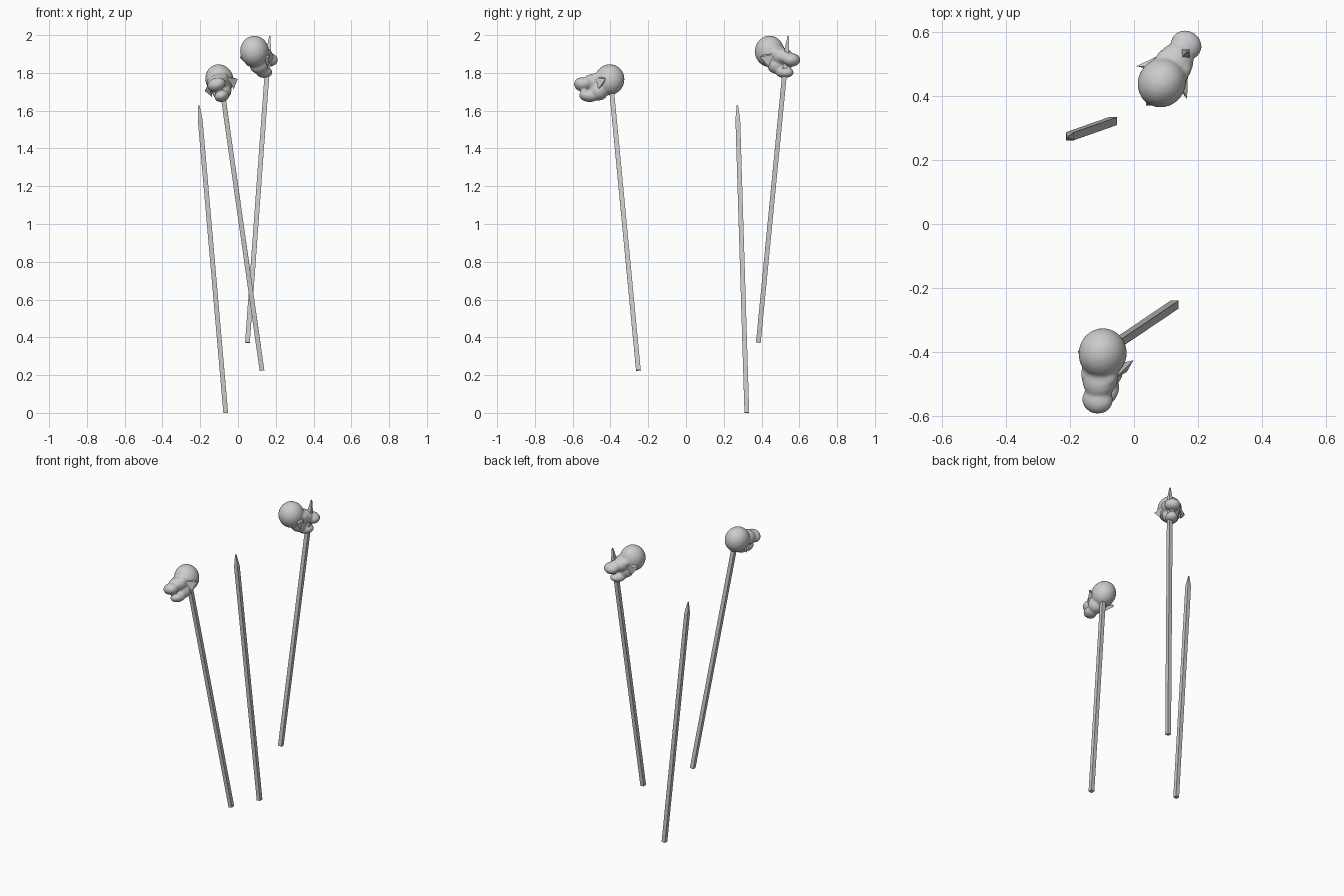
import bpy, bmesh
from math import radians
from mathutils import Vector, Matrix, Euler

if "Cube" in bpy.data.objects:
    bpy.data.objects.remove(bpy.data.objects["Cube"])


def make_object(name, bm):
    mesh = bpy.data.meshes.new(name)
    bmesh.ops.recalc_face_normals(bm, faces=bm.faces)
    bm.to_mesh(mesh)
    bm.free()
    obj = bpy.data.objects.new(name, mesh)
    bpy.context.collection.objects.link(obj)
    return obj


def stake(name, foot, tip, half=0.0125, taper=0.075):
    """Square wooden pole with a sharpened end."""
    foot, tip = Vector(foot), Vector(tip)
    axis = tip - foot
    length = axis.length
    bm = bmesh.new()
    rings = []
    for z, s in ((0, half), (length - taper, half), (length, 0.003)):
        rings.append([bm.verts.new((x * s, y * s, z))
                      for x, y in ((-1, -1), (1, -1), (1, 1), (-1, 1))])
    for a, b in zip(rings, rings[1:]):
        for i in range(4):
            j = (i + 1) % 4
            bm.faces.new((a[i], a[j], b[j], b[i]))
    bm.faces.new(rings[0][::-1])
    bm.faces.new(rings[-1])
    rot = Vector((0, 0, 1)).rotation_difference(axis.normalized()).to_matrix().to_4x4()
    bm.transform(Matrix.Translation(foot) @ rot)
    return make_object(name, bm)


def head(name, centre, rotation, jaw_drop):
    """Severed beast head: local +Y is forward, origin at the cranium."""
    place = Matrix.Translation(centre) @ Euler([radians(a) for a in rotation]).to_matrix().to_4x4()
    # centre and radii of the soft masses
    masses = [
        ((0, 0, 0), (0.075, 0.080, 0.083)),                         # cranium
        ((0, 0.070, -0.025), (0.058, 0.070, 0.045)),                # muzzle
        ((0, 0.140, -0.045), (0.050, 0.045, 0.036)),                # snout
        ((0, 0.045, -0.070), (0.052, 0.050, 0.050)),                # throat
        ((0, 0.095, -0.105 - jaw_drop), (0.040, 0.052, 0.030)),     # jaw
        ((0.035, 0.065, -0.010), (0.025, 0.035, 0.025)),            # brows
        ((-0.035, 0.065, -0.010), (0.025, 0.035, 0.025)),
    ]
    bm = bmesh.new()
    for c, r in masses:
        bmesh.ops.create_uvsphere(bm, u_segments=20, v_segments=12, radius=1,
                                  matrix=Matrix.Translation(c) @ Matrix.Diagonal((*r, 1)))
    bm.transform(place)
    obj = make_object(name, bm)
    remesh = obj.modifiers.new("blend", 'REMESH')
    remesh.mode = 'VOXEL'
    remesh.voxel_size = 0.007
    remesh.use_smooth_shade = True
    smooth = obj.modifiers.new("soften", 'SMOOTH')
    smooth.factor = 0.5
    smooth.iterations = 4

    # thin pointed ears swept back from the sides
    bm = bmesh.new()
    for s in (-1, 1):
        base = [bm.verts.new((s * x, y, z)) for x, y, z in
                ((0.055, 0.065, -0.015), (0.062, 0.035, -0.080),
                 (0.052, 0.015, -0.045), (0.060, 0.020, -0.010))]
        tip = bm.verts.new((s * 0.094, 0.000, -0.030))
        bm.faces.new(base)
        for i in range(4):
            bm.faces.new((base[i], base[(i + 1) % 4], tip))
    bm.transform(place)
    make_object(name + "_ears", bm)


# poles
stake("bare_stake", (-0.065, 0.322, 0.0), (-0.207, 0.272, 1.63))
stake("front_stake", (0.127, -0.252, 0.225), (-0.100, -0.405, 1.825))
stake("rear_stake", (0.050, 0.383, 0.372), (0.168, 0.541, 1.995))

# impaled heads
head("front_head", (-0.098, -0.405, 1.764), (7, 20, 170), 0.0)
head("rear_head", (0.087, 0.442, 1.914), (0, 0, -33), 0.006)
